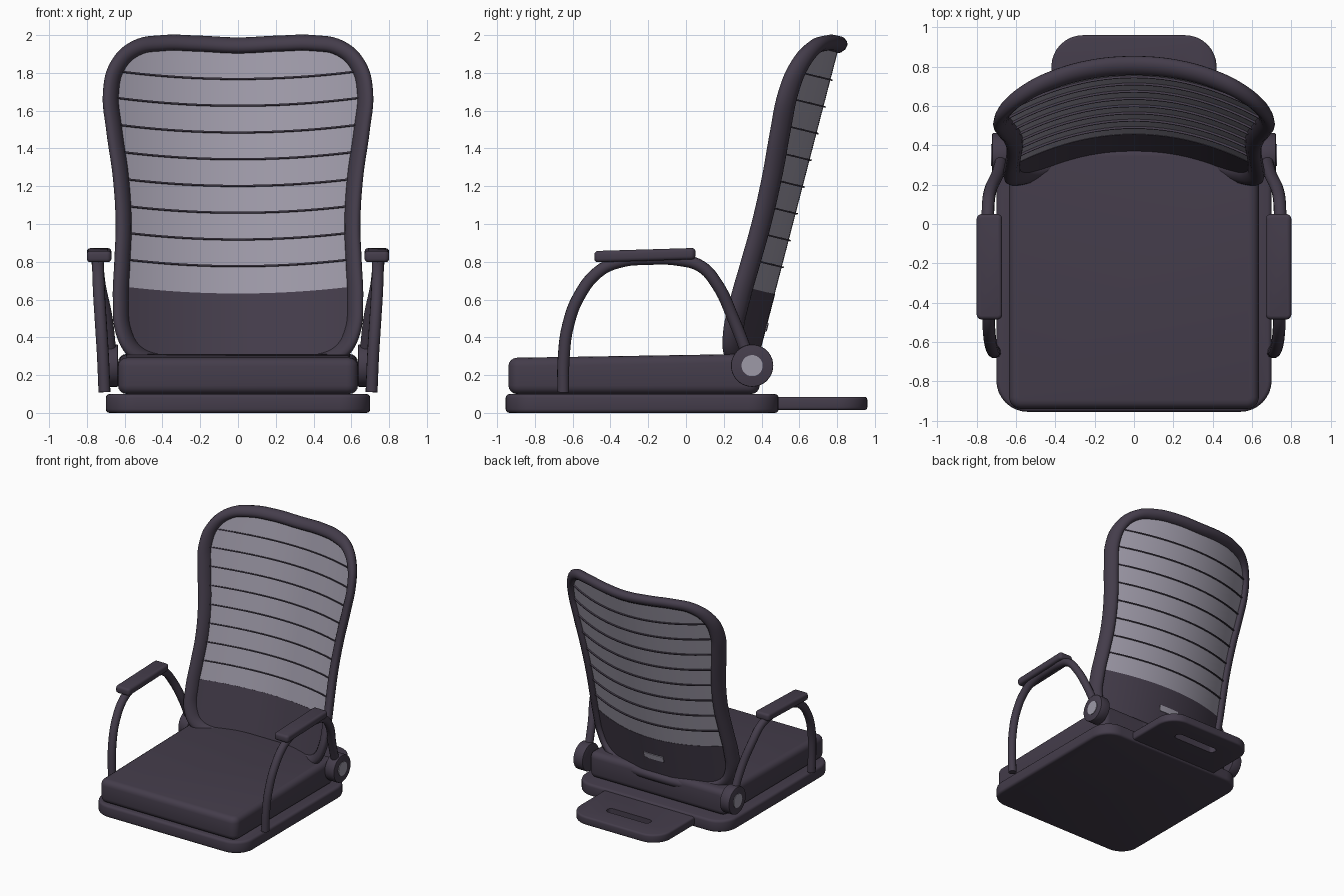
import bpy
import bmesh
from math import cos, sin, pi, radians
from mathutils import Matrix

if "Cube" in bpy.data.objects:
    bpy.data.objects.remove(bpy.data.objects["Cube"], do_unlink=True)


def material(name, rgb):
    m = bpy.data.materials.new(name)
    m.use_nodes = True
    m.diffuse_color = (*rgb, 1)
    m.node_tree.nodes["Principled BSDF"].inputs["Base Color"].default_value = (*rgb, 1)
    return m


DARK = material("dark plum", (0.058, 0.046, 0.07))
MESH = material("light grey mesh", (0.34, 0.32, 0.39))


def activate(obj):
    bpy.ops.object.select_all(action="DESELECT")
    obj.select_set(True)
    bpy.context.view_layer.objects.active = obj


def finish(name, bm, mat):
    bmesh.ops.recalc_face_normals(bm, faces=bm.faces)
    me = bpy.data.meshes.new(name)
    bm.to_mesh(me)
    bm.free()
    obj = bpy.data.objects.new(name, me)
    bpy.context.collection.objects.link(obj)
    me.materials.append(mat)
    return obj


def smooth(obj):
    activate(obj)
    bpy.ops.object.shade_smooth_by_angle(angle=radians(40))
    return obj


def apply_all(obj):
    activate(obj)
    for m in list(obj.modifiers):
        bpy.ops.object.modifier_apply(modifier=m.name)


def slab(name, x, y, z, radius, edge, mat=DARK, segments=3):
    """Rounded rectangle seen from above, extruded, with softened rims."""
    bm = bmesh.new()
    ring = []
    corners = [(x[1], y[1], -1, -1), (x[0], y[1], 1, -1), (x[0], y[0], 1, 1), (x[1], y[0], -1, 1)]
    for q, (cx, cy, sx, sy) in enumerate(corners):
        for i in range(9):
            a = (q + i / 8) * pi / 2
            ring.append(bm.verts.new((cx + sx * radius + radius * cos(a),
                                      cy + sy * radius + radius * sin(a), z[0])))
    face = bm.faces.new(ring)
    top = bmesh.ops.extrude_face_region(bm, geom=[face])["geom"]
    bmesh.ops.translate(bm, vec=(0, 0, z[1] - z[0]),
                        verts=[v for v in top if isinstance(v, bmesh.types.BMVert)])
    obj = finish(name, bm, mat)
    if edge:
        b = obj.modifiers.new("rim", "BEVEL")
        b.width, b.segments, b.limit_method = edge, segments, "ANGLE"
        apply_all(obj)
    return smooth(obj)


def tube(name, points, radius, cyclic=False):
    """Smooth pipe through the points, as a mesh."""
    cu = bpy.data.curves.new(name, "CURVE")
    cu.dimensions, cu.bevel_depth, cu.bevel_resolution = "3D", radius, 4
    cu.use_fill_caps, cu.resolution_u = True, 6
    sp = cu.splines.new("BEZIER")
    sp.bezier_points.add(len(points) - 1)
    for bp, p in zip(sp.bezier_points, points):
        bp.co = p
        bp.handle_left_type = bp.handle_right_type = "AUTO"
    sp.use_cyclic_u = cyclic
    obj = bpy.data.objects.new(name, cu)
    bpy.context.collection.objects.link(obj)
    cu.materials.append(DARK)
    activate(obj)
    bpy.ops.object.convert(target="MESH")
    return smooth(bpy.context.object)


def disc(name, x0, x1, y, z, r, mat, edge=0):
    bm = bmesh.new()
    bmesh.ops.create_cone(bm, cap_ends=True, segments=40, radius1=r, radius2=r, depth=abs(x1 - x0),
                          matrix=Matrix.Translation(((x0 + x1) / 2, y, z)) @ Matrix.Rotation(pi / 2, 4, "Y"))
    obj = finish(name, bm, mat)
    if edge:
        b = obj.modifiers.new("rim", "BEVEL")
        b.width, b.segments, b.limit_method = edge, 2, "ANGLE"
        apply_all(obj)
    return smooth(obj)


def lean(x, z):
    """Depth of the reclined, wrapped backrest surface."""
    return 0.30 + 0.26 * z - 0.44 * x * x


# Base plate and rear handle with a grip slot
slab("base_plate", (-0.7, 0.7), (-0.955, 0.49), (0, 0.1), 0.16, 0.02)
handle = slab("rear_handle", (-0.42, 0.42), (0.3, 0.96), (0.015, 0.085), 0.16, 0.015)
cutter = slab("slot_cutter", (-0.2, 0.2), (0.72, 0.79), (-0.1, 0.2), 0.034, 0)
cutter.hide_render = True
cut = handle.modifiers.new("slot", "BOOLEAN")
cut.object, cut.operation, cut.solver = cutter, "DIFFERENCE", "EXACT"
apply_all(handle)
bpy.data.objects.remove(cutter, do_unlink=True)
smooth(handle)

# Seat cushion, with its top easing down at the front
seat = slab("seat_cushion", (-0.635, 0.635), (-0.94, 0.39), (0.1, 0.312), 0.06, 0.045, segments=4)
for v in seat.data.vertices:
    if v.co.z > 0.25 and v.co.y < -0.85:
        v.co.z -= 0.02

# Backrest frame: flat loop, then leaned back and wrapped
side = [(0.22, 1.955), (0.4, 1.957), (0.54, 1.93), (0.635, 1.84), (0.672, 1.7), (0.655, 1.5),
        (0.62, 1.25), (0.605, 1.0), (0.612, 0.8), (0.62, 0.6), (0.605, 0.43), (0.54, 0.32), (0.42, 0.27)]
loop = [(0, 1.945)] + side + [(0, 0.262)] + [(-x, z) for x, z in reversed(side)]
frame = tube("backrest_frame", [(x, 0, z) for x, z in loop], 0.043, cyclic=True)
for v in frame.data.vertices:
    v.co.y = v.co.y * 1.13 + lean(v.co.x, v.co.z)


def half_width(z):
    pts = side[1:]
    if z >= pts[0][1]:
        return pts[0][0]
    for (xa, za), (xb, zb) in zip(pts, pts[1:]):
        if zb <= z <= za:
            return xb + (xa - xb) * (z - zb) / (za - zb)
    return pts[-1][0]


def sheet(name, rows, thickness, mat, cols=24, width=None):
    """Strip of the backrest surface between the given heights."""
    bm = bmesh.new()
    grid = []
    for c in rows:
        w = width or half_width(c + 0.1 * half_width(c) ** 2)
        line = []
        for i in range(cols + 1):
            x = w * (2 * i / cols - 1)
            z = c + 0.1 * x * x
            line.append(bm.verts.new((x, lean(x, z), z)))
        grid.append(line)
    for a, b in zip(grid, grid[1:]):
        for i in range(cols):
            bm.faces.new((a[i], a[i + 1], b[i + 1], b[i]))
    obj = finish(name, bm, mat)
    s = obj.modifiers.new("thickness", "SOLIDIFY")
    s.thickness, s.offset = thickness, 0
    apply_all(obj)
    return smooth(obj)


def span(a, b, n):
    return [a + (b - a) * i / n for i in range(n + 1)]


# Backrest panels, ribs and rear tag
sheet("lower_back_panel", span(0.262, 0.63, 10), 0.016, DARK)
sheet("mesh_back_panel", span(0.63, 1.92, 28), 0.012, MESH)
for i in range(8):
    c = 0.774 + 0.1416 * i
    sheet(f"back_rib_{i + 1}", (c - 0.004, c + 0.004), 0.034, DARK)
tag = sheet("rear_tag", (0.43, 0.475), 0.006, MESH, cols=4, width=0.09)
tag.location.y = 0.012

# Armrests: arched tube, pad and pivot hub on each side
arch = [(0.707, -0.65, 0.11), (0.715, -0.647, 0.3), (0.725, -0.625, 0.46), (0.735, -0.565, 0.62),
        (0.74, -0.46, 0.75), (0.74, -0.35, 0.8), (0.74, -0.2, 0.815), (0.742, -0.04, 0.81),
        (0.742, 0.08, 0.775), (0.732, 0.165, 0.68), (0.695, 0.25, 0.5), (0.672, 0.34, 0.27)]
for s, label in ((1, "left"), (-1, "right")):
    tube(f"{label}_arm_tube", [(s * x, y, z) for x, y, z in arch], 0.032)
    pad = slab(f"{label}_arm_pad", sorted((s * 0.67, s * 0.8)), (-0.485, 0.05), (0.805, 0.865), 0.025, 0.018)
    for v in pad.data.vertices:
        v.co.z += 0.03 * (v.co.y + 0.22)
    disc(f"{label}_pivot_hub", s * 0.635, s * 0.722, 0.35, 0.25, 0.112, DARK, 0.006)
    disc(f"{label}_hub_cap", s * 0.72, s * 0.727, 0.35, 0.25, 0.056, MESH)
